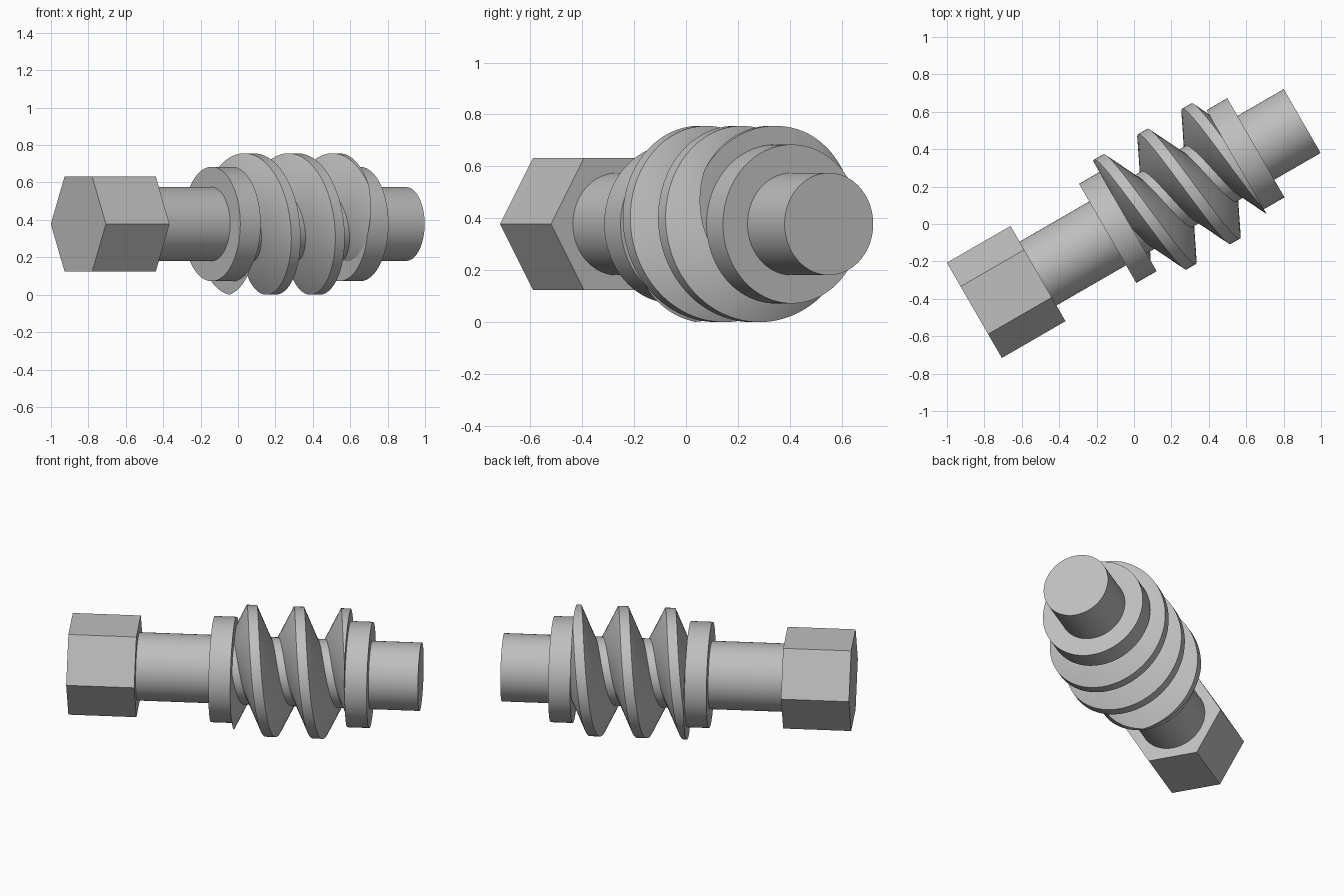
import bpy, bmesh
from math import sin, cos, pi, radians
from mathutils import Matrix, Vector

cube = bpy.data.objects.get("Cube")
if cube:
    bpy.data.objects.remove(cube, do_unlink=True)

# Plain steel colour for every part
steel = bpy.data.materials.new("steel_grey")
steel.use_nodes = True
colour = (0.52, 0.52, 0.52, 1)
steel.diffuse_color = colour
steel.node_tree.nodes["Principled BSDF"].inputs["Base Color"].default_value = colour

# The worm axis lies level, turned 30 degrees from x
PLACE = Matrix.Translation((-0.0135, 0.0235, 0.378)) @ Matrix.Rotation(radians(30), 4, 'Z')


def add_part(name, bm, smooth=True):
    bmesh.ops.recalc_face_normals(bm, faces=bm.faces)
    mesh = bpy.data.meshes.new(name)
    bm.to_mesh(mesh)
    bm.free()
    mesh.materials.append(steel)
    obj = bpy.data.objects.new(name, mesh)
    bpy.context.collection.objects.link(obj)
    obj.matrix_world = PLACE
    if smooth:
        bpy.ops.object.select_all(action='DESELECT')
        obj.select_set(True)
        bpy.context.view_layer.objects.active = obj
        bpy.ops.object.shade_smooth_by_angle(angle=radians(30))
    return obj


def bar(name, start, end, radius, sides=96):
    """Solid bar along the worm axis (local x)."""
    bm = bmesh.new()
    turn = Matrix.Translation(((start + end) / 2, 0, 0)) @ Matrix.Rotation(pi / 2, 4, 'Y')
    bmesh.ops.create_cone(bm, cap_ends=True, segments=sides, radius1=radius,
                          radius2=radius, depth=end - start, matrix=turn)
    return add_part(name, bm, smooth=sides > 6)


THREAD_START, THREAD_END = -0.021, 0.641

bar("hex_head", -0.97, -0.577, 0.294, sides=6)
bar("shaft", -0.6, 1.054, 0.197)
bar("head_side_collar", -0.147, THREAD_START, 0.306)
bar("tail_side_collar", THREAD_END, 0.768, 0.306)

# Worm thread: trapezoid section swept along a helix
PITCH, FIRST_CREST, STEPS = 0.272, 0.015, 96
section = [(-0.113, 0.15), (-0.113, 0.197), (-0.029, 0.378),
           (0.029, 0.378), (0.113, 0.197), (0.113, 0.15)]
bm = bmesh.new()
previous = None
for step in range(-STEPS, 3 * STEPS + 1):
    a = 2 * pi * step / STEPS
    centre = FIRST_CREST + PITCH * step / STEPS
    ring = [bm.verts.new((centre + dx, r * cos(a), r * sin(a))) for dx, r in section]
    if previous:
        for i in range(len(ring)):
            j = (i + 1) % len(ring)
            bm.faces.new((previous[i], previous[j], ring[j], ring[i]))
    previous = ring

# Trim the thread flush with the collars and close the cuts
for x, side in ((THREAD_START, -1), (THREAD_END, 1)):
    cut = bmesh.ops.bisect_plane(bm, geom=bm.verts[:] + bm.edges[:] + bm.faces[:],
                                 plane_co=Vector((x, 0, 0)),
                                 plane_no=Vector((side, 0, 0)), clear_outer=True)
    edges = [e for e in cut["geom_cut"] if isinstance(e, bmesh.types.BMEdge)]
    bmesh.ops.edgeloop_fill(bm, edges=edges)
add_part("worm_thread", bm)
